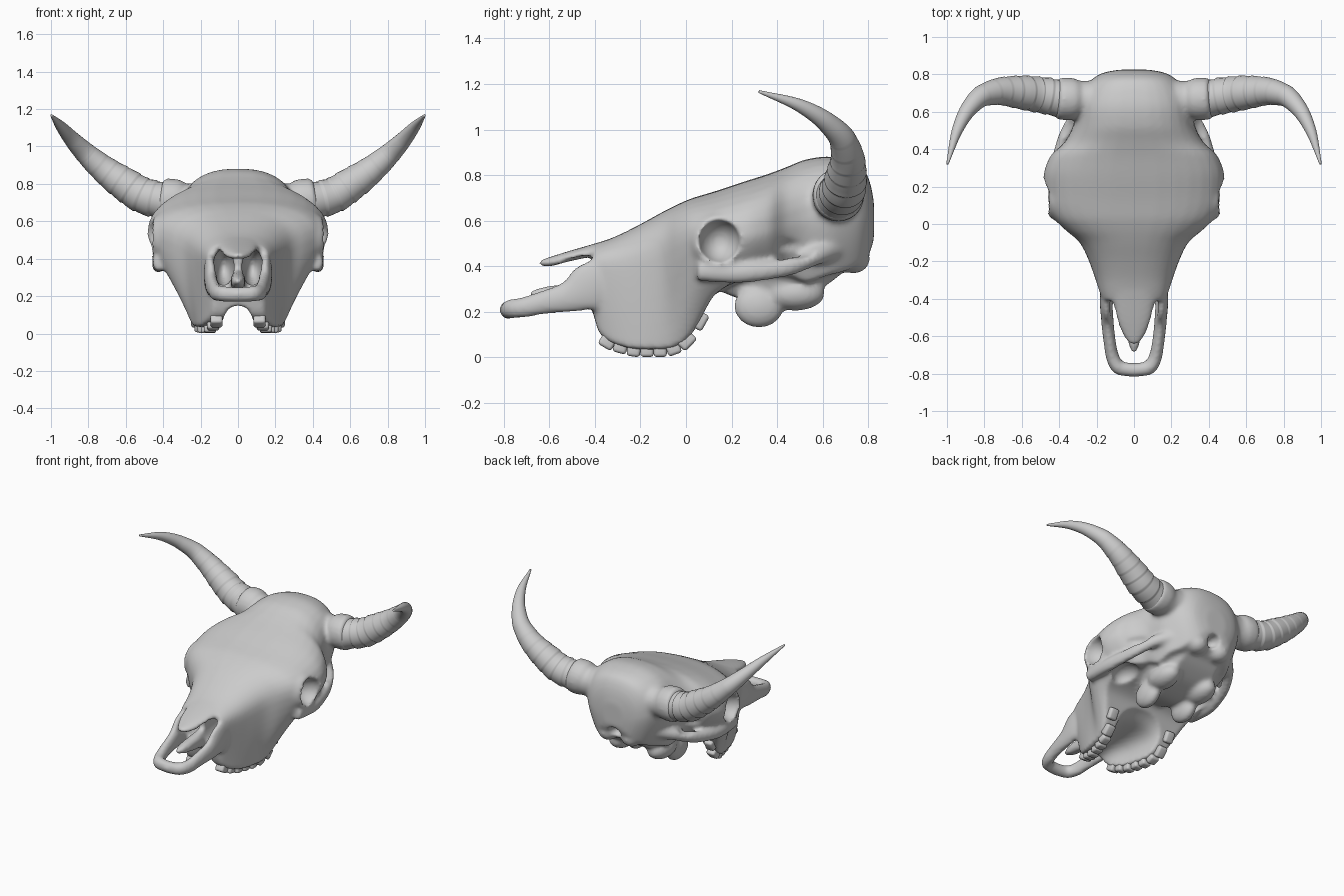
import bpy, bmesh, math
from mathutils import Vector, Matrix

if "Cube" in bpy.data.objects:
    bpy.data.objects.remove(bpy.data.objects["Cube"])


def refine(rows, n):
    """Smoothly subdivide rows of numbers without overshoot."""
    def slope(a, b):
        return 0 if a * b <= 0 else 2 * a * b / (a + b)

    def value(c, i, t):
        d = [q - p for p, q in zip(c, c[1:])]
        m0 = slope(d[i - 1], d[i]) if i > 0 else d[i]
        m1 = slope(d[i], d[i + 1]) if i < len(d) - 1 else d[i]
        return (c[i] * (2*t**3 - 3*t*t + 1) + m0 * (t**3 - 2*t*t + t)
                + c[i + 1] * (3*t*t - 2*t**3) + m1 * (t**3 - t*t))
    cols = list(zip(*rows))
    out = [[value(c, i, k / n) for c in cols]
           for i in range(len(rows) - 1) for k in range(n)]
    return out + [list(rows[-1])]


def loft(bm, rings):
    vs = [[bm.verts.new(p) for p in r] for r in rings]
    n = len(vs[0])
    for a, b in zip(vs, vs[1:]):
        for i in range(n):
            j = (i + 1) % n
            bm.faces.new((a[i], a[j], b[j], b[i]))
    bm.faces.new(vs[0])
    bm.faces.new(vs[-1])


def section(y, ztop, zmid, w, wb, zbot):
    """Symmetric bone cross-section: domed top, tapering sides, flat bottom."""
    half = []
    for k in range(9):
        a = math.pi / 2 * k / 8
        half.append((w * math.sin(a) ** .83, zmid + (ztop - zmid) * max(math.cos(a), 0) ** .83))
    for k in range(1, 8):
        t = k / 7
        half.append((w + (wb - w) * t ** 1.5, zmid + (zbot - zmid) * t))
    half += [(wb * .5, zbot), (0, zbot)]
    return [(x, y, z) for x, z in half] + [(-x, y, z) for x, z in half[-2:0:-1]]


def bone(bm, rows, n=4):
    loft(bm, [section(*r) for r in refine(rows, n)])


def tube(bm, rows, n=6, s=1, seg=20, ridge=lambda t: 1):
    """Tube along x,y,z with side and vertical radii; s mirrors in x."""
    pts = refine(rows, n)
    P = [Vector(p[:3]) for p in pts]
    rings = []
    for i, p in enumerate(P):
        t = (P[min(i + 1, len(P) - 1)] - P[max(i - 1, 0)]).normalized()
        side = t.cross(Vector((0, 0, 1))).normalized()
        up = side.cross(t)
        g = ridge(i / (len(P) - 1))
        ring = []
        for k in range(seg):
            a = math.tau * k / seg
            v = p + side * math.cos(a) * pts[i][3] * g + up * math.sin(a) * pts[i][4] * g
            ring.append((v.x * s, v.y, v.z))
        rings.append(ring)
    loft(bm, rings)


def ball(bm, c, r, s=1):
    m = Matrix.Translation((c[0] * s, c[1], c[2])) @ Matrix.Diagonal((*r, 1))
    bmesh.ops.create_uvsphere(bm, u_segments=28, v_segments=18, radius=1, matrix=m)


def make(name, bm):
    bmesh.ops.recalc_face_normals(bm, faces=bm.faces[:])
    me = bpy.data.meshes.new(name)
    bm.to_mesh(me)
    bm.free()
    for p in me.polygons:
        p.use_smooth = True
    ob = bpy.data.objects.new(name, me)
    bpy.context.collection.objects.link(ob)
    return ob


def remesh(ob, size):
    m = ob.modifiers.new("remesh", 'REMESH')
    m.mode = 'VOXEL'
    m.voxel_size = size
    m.use_smooth_shade = True


# Face and cranium: y, top, widest height, half width, bottom half width, bottom
face = [(-.41, .49, .40, .165, .12, .20), (-.375, .505, .40, .18, .14, .10),
        (-.30, .535, .40, .205, .18, .055), (-.20, .585, .42, .24, .215, .035),
        (-.10, .64, .46, .29, .235, .035), (-.03, .675, .50, .37, .25, .055),
        (.03, .70, .52, .43, .265, .11), (.08, .715, .52, .46, .30, .20),
        (.13, .73, .52, .475, .34, .28), (.25, .77, .53, .485, .36, .34),
        (.36, .805, .55, .45, .33, .36), (.44, .835, .57, .37, .27, .36),
        (.53, .87, .60, .325, .25, .33), (.62, .882, .62, .31, .24, .36),
        (.70, .87, .63, .28, .20, .38), (.77, .84, .62, .23, .16, .42),
        (.81, .76, .60, .16, .11, .47), (.825, .68, .58, .08, .06, .52)]
bm = bmesh.new()
bone(bm, face)
# Base of the braincase
bone(bm, [(.08, .50, .40, .12, .06, .33), (.20, .50, .40, .17, .10, .27),
          (.35, .55, .40, .22, .15, .23), (.50, .60, .45, .26, .17, .26),
          (.62, .60, .50, .25, .15, .32), (.72, .60, .50, .20, .12, .40)])
# Nasal bones
bone(bm, [(-.30, .53, .48, .13, .12, .46), (-.40, .50, .46, .115, .11, .445),
          (-.52, .465, .435, .09, .085, .42), (-.60, .44, .415, .055, .05, .40),
          (-.645, .425, .412, .025, .02, .402)])
# Vomer blade inside the nose
bone(bm, [(-.30, .36, .30, .03, .03, .20), (-.48, .33, .28, .04, .03, .23),
          (-.62, .31, .28, .035, .025, .25), (-.69, .29, .28, .012, .01, .268)])
for s in (1, -1):
    # Premaxilla loop
    tube(bm, [(.14, -.30, .35, .035, .11), (.148, -.41, .315, .035, .11),
              (.142, -.52, .265, .033, .07), (.13, -.63, .24, .033, .052),
              (.115, -.71, .22, .036, .046), (.075, -.772, .212, .038, .042),
              (-.02, -.782, .208, .038, .04)], s=s)
    # Horn core
    tube(bm, [(.15, .66, .70, .12, .12), (.28, .665, .70, .10, .10),
              (.34, .668, .71, .115, .117), (.40, .67, .715, .112, .115),
              (.415, .671, .717, .10, .10)], s=s)
    # Cheek arch
    tube(bm, [(.42, .05, .38, .035, .045), (.425, .22, .37, .035, .045),
              (.39, .42, .39, .03, .04), (.32, .56, .44, .035, .04),
              (.22, .66, .48, .04, .05)], s=s)
    ball(bm, (.40, .145, .51), (.092, .13, .13), s)      # orbit rim
    ball(bm, (.15, .32, .225), (.055, .11, .095), s)     # pterygoid lobe
    ball(bm, (.15, .48, .28), (.08, .13, .075), s)       # ear capsule
    ball(bm, (.09, .735, .43), (.07, .072, .062), s)     # neck condyle
skull = make("skull", bm)

# Hollows: palate, eye sockets, nostrils, temples, rear openings
bm = bmesh.new()
bone(bm, [(-.50, .15, .05, .07, .07, -.1), (-.36, .15, .05, .075, .075, -.1),
          (-.20, .17, .06, .115, .115, -.1), (0, .20, .08, .165, .165, -.1),
          (.10, .25, .10, .19, .19, -.1), (.20, .28, .12, .20, .20, -.1)])
for s in (1, -1):
    ball(bm, (.49, .145, .51), (.13, .092, .098), s)
    ball(bm, (.077, -.38, .355), (.056, .22, .10), s)
    ball(bm, (.41, .50, .485), (.10, .11, .055), s)
    ball(bm, (.30, .28, .33), (.085, .10, .075), s)
ball(bm, (0, .82, .46), (.05, .09, .045))
cutter = make("hollow_cutter", bm)
cutter.hide_render = True
remesh(cutter, .014)

remesh(skull, .012)
cut = skull.modifiers.new("hollows", 'BOOLEAN')
cut.operation = 'DIFFERENCE'
cut.solver = 'EXACT'
cut.object = cutter
remesh(skull, .0115)
sm = skull.modifiers.new("soften", 'SMOOTH')
sm.factor = .5
sm.iterations = 6
dg = bpy.context.evaluated_depsgraph_get()
done = bpy.data.meshes.new_from_object(skull.evaluated_get(dg))
skull.modifiers.clear()
skull.data = done
bpy.data.objects.remove(cutter)


# Horns with stepped growth ridges fading towards the tip
def ridge(t):
    return 1 + .09 * max(0, 1 - t / .68) * (.5 - (t * 12) % 1)


for s, side in ((1, "left"), (-1, "right")):
    bm = bmesh.new()
    tube(bm, [(x, y, z, r, r) for x, y, z, r in (
        (.38, .668, .705, .10), (.50, .69, .735, .096), (.60, .703, .795, .09),
        (.70, .71, .865, .076), (.80, .69, .95, .06), (.88, .62, 1.03, .045),
        (.945, .50, 1.105, .029), (.998, .32, 1.167, .006))], n=16, s=s, seg=28, ridge=ridge)
    make("horn_" + side, bm)

# Tooth rows following the jaw edge
edge = refine(face, 8)


def jaw(y):
    return min(edge, key=lambda r: abs(r[0] - y))


bm = bmesh.new()
for s in (1, -1):
    for i in range(8):
        y = -.345 + .058 * i
        z = jaw(y)[5] - .005
        tilt = math.atan2(jaw(y + .025)[5] - jaw(y - .025)[5], .05)
        x = .115 + .12 * i / 7
        m = (Matrix.Translation((x * s, y, z)) @ Matrix.Rotation(tilt, 4, 'X')
             @ Matrix.Diagonal((.065, .058 / max(.75, math.cos(tilt)), .056, 1)))
        bmesh.ops.create_cube(bm, size=1, matrix=m)
teeth = make("teeth", bm)
bev = teeth.modifiers.new("round", 'BEVEL')
bev.width = .014
bev.segments = 3
